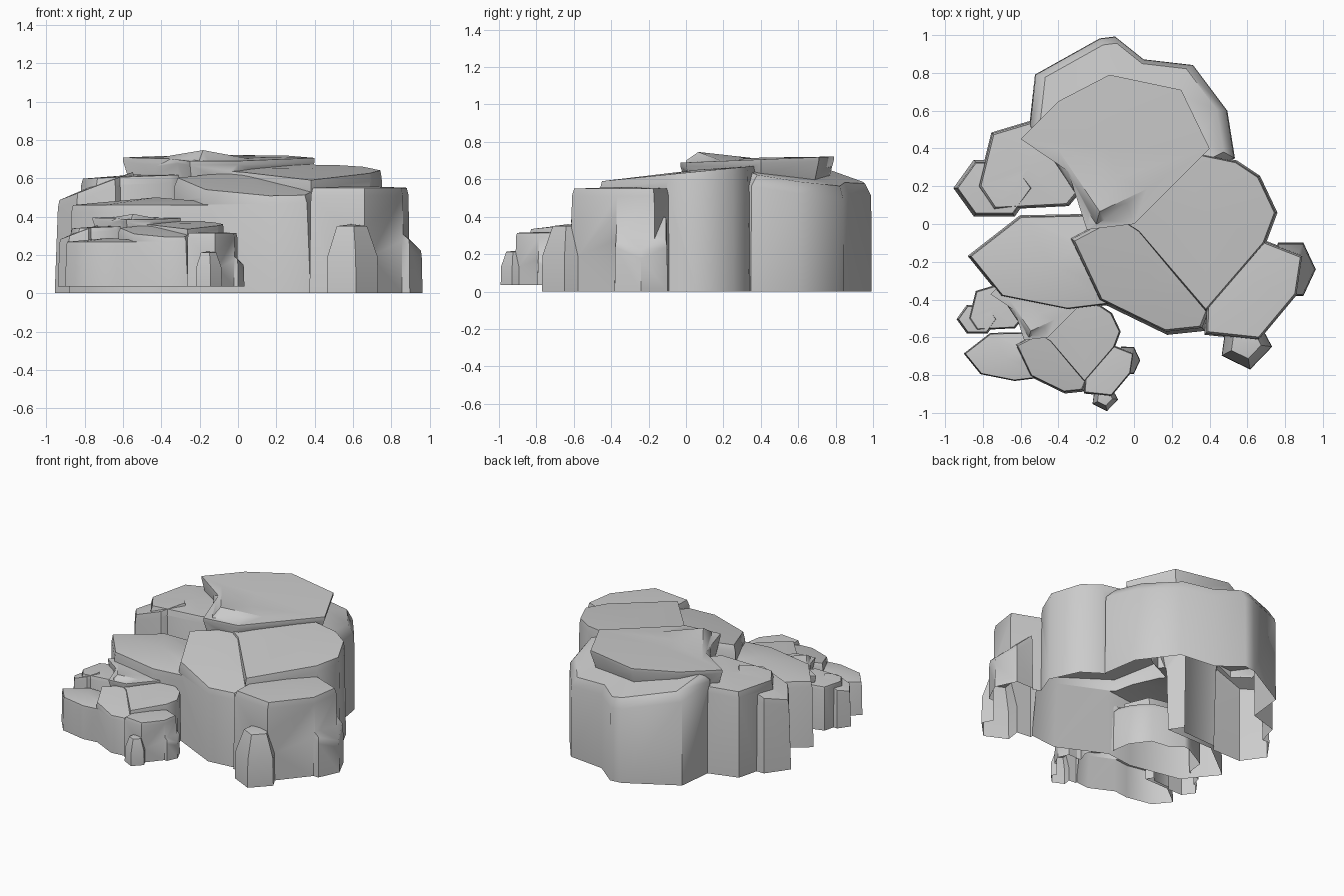
import bpy, bmesh, math
from mathutils import Vector

if "Cube" in bpy.data.objects:
    bpy.data.objects.remove(bpy.data.objects["Cube"])

# One plain stone colour
STONE = (0.6, 0.6, 0.6, 1)
stone = bpy.data.materials.new("grey_stone")
stone.use_nodes = True
stone.diffuse_color = STONE
for node in stone.node_tree.nodes:
    if node.type == "BSDF_PRINCIPLED":
        node.inputs["Base Color"].default_value = STONE


def oval(x, y, radius_x, radius_y, sides, turn=0):
    """Outline of a regular oval with few sides."""
    angles = [math.radians(turn) + math.tau * i / sides for i in range(sides)]
    return [(x + radius_x * math.cos(a), y + radius_y * math.sin(a)) for a in angles]


def boulder(name, outline, level, slope=(0, 0), flare=1.03, drop=0.04, inset=0.96,
            crown=0.01, base=-0.1):
    """Closed boulder: an outline, a sloping top, a bevelled rim and a flared foot."""
    pts = [Vector(p) for p in outline]
    centre = sum(pts, Vector((0, 0))) / len(pts)

    def top_z(p):
        return level + p.dot(Vector(slope))

    def ring(scale, z_of):
        spread = [centre + (p - centre) * scale for p in pts]
        return [bm.verts.new((p.x, p.y, z_of(p))) for p in spread]

    bm = bmesh.new()
    foot = ring(flare, lambda p: base)
    shoulder = ring(1, lambda p: top_z(p) - drop)
    rim = ring(inset, top_z)
    peak = bm.verts.new((centre.x, centre.y, top_z(centre) + crown))
    for i in range(len(pts)):
        j = i - 1
        for low, high in ((foot, shoulder), (shoulder, rim)):
            bm.faces.new((low[i], low[j], high[j], high[i]))
        bm.faces.new((rim[i], rim[j], peak))
    bm.faces.new(foot)
    bmesh.ops.recalc_face_normals(bm, faces=bm.faces[:])
    mesh = bpy.data.meshes.new(name)
    bm.to_mesh(mesh)
    bm.free()
    obj = bpy.data.objects.new(name, mesh)
    bpy.context.collection.objects.link(obj)
    return obj


def merge(name, parts):
    """Union the boulders into one shell, open at the ground."""
    body = parts[0]
    for part in parts[1:]:
        union = body.modifiers.new(part.name, "BOOLEAN")
        union.operation = "UNION"
        union.solver = "EXACT"
        union.object = part
    graph = bpy.context.evaluated_depsgraph_get()
    mesh = bpy.data.meshes.new_from_object(body.evaluated_get(graph))
    for part in parts:
        bpy.data.objects.remove(part)
    bm = bmesh.new()
    bm.from_mesh(mesh)
    bmesh.ops.bisect_plane(bm, geom=bm.verts[:] + bm.edges[:] + bm.faces[:],
                           plane_co=(0, 0, 0), plane_no=(0, 0, 1), clear_inner=True)
    bm.to_mesh(mesh)
    bm.free()
    mesh.name = name
    mesh.materials.clear()
    mesh.materials.append(stone)
    obj = bpy.data.objects.new(name, mesh)
    bpy.context.collection.objects.link(obj)
    return obj


# Rounded back mass, sloping down to the rear
back_mass = boulder(
    "back_mass",
    [(-.52, .79), (-.18, .98), (-.1, .99), (.05, .87), (.31, .84), (.49, .6),
     (.53, .35), (-.2, 0), (-.55, .52)],
    level=.74, slope=(-.1, -.18), flare=1.01, drop=.06, inset=.9)

# Broad shoulder on the left side
left_shoulder = boulder(
    "left_shoulder",
    [(-.2, .1), (.2, .4), (.54, .33), (.66, .25), (.75, .06), (.69, -.1),
     (.38, -.46), (.02, -.04)],
    level=.635, slope=(0, .1), inset=.98)

# Flat summit slab with an undercut rim
summit_slab = boulder(
    "summit_slab",
    [(-.6, .45), (-.4, .65), (-.13, .79), (.25, .71), (.4, .4), (0, 0),
     (-.25, -.03), (-.35, .28)],
    level=.69, slope=(0, .04), flare=.8, drop=.02, inset=1, base=.4)

# Sloping step below the summit
front_step = boulder(
    "front_step",
    [(-.33, -.08), (.05, .12), (.42, -.4), (.36, -.55), (.17, -.57), (-.18, -.4)],
    level=.62, slope=(0, .2), flare=1.08)

# Ledges on the right side, falling towards the front
right_back_ledge = boulder(
    "right_back_ledge",
    [(-.82, .2), (-.75, .48), (-.55, .54), (-.1, .4), (-.35, .1), (-.74, .08)],
    level=.63, slope=(.04, 0))
right_outer_ledge = boulder(
    "right_outer_ledge", oval(-.74, .19, .2, .16, sides=6),
    level=.84, slope=(.38, 0), flare=1.1)
right_front_ledge = boulder(
    "right_front_ledge",
    [(-.87, -.17), (-.6, .04), (-.1, .05), (.05, -.4), (-.35, -.45), (-.7, -.38)],
    level=.46, inset=.98, crown=.04)

# Buttress, low bump and spur at the front left corner
left_buttress = boulder(
    "left_buttress",
    [(.66, -.08), (.89, -.17), (.86, -.37), (.66, -.61), (.38, -.58), (.4, -.1)],
    level=.55)
low_bump = boulder(
    "low_bump", oval(.83, -.24, .13, .16, sides=6), level=1.1, slope=(-.92, 0))
front_spur = boulder(
    "front_spur", oval(.59, -.63, .14, .14, sides=5, turn=-80),
    level=.35, drop=.16, inset=.6)

large_rock = merge("large_rock", [
    back_mass, left_shoulder, summit_slab, front_step, right_back_ledge,
    right_outer_ledge, right_front_ledge, left_buttress, low_bump, front_spur])

# The small rock repeats the large one at about half size
small_rock = large_rock.copy()
small_rock.data = large_rock.data.copy()
small_rock.name = "small_rock"
small_rock.scale *= .507
small_rock.location = (-.455, -.6, .035)
bpy.context.collection.objects.link(small_rock)

for obj in bpy.context.selected_objects:
    obj.select_set(False)
for rock in (large_rock, small_rock):
    rock.select_set(True)
    bpy.context.view_layer.objects.active = rock
bpy.ops.object.shade_smooth_by_angle(angle=math.radians(48))
